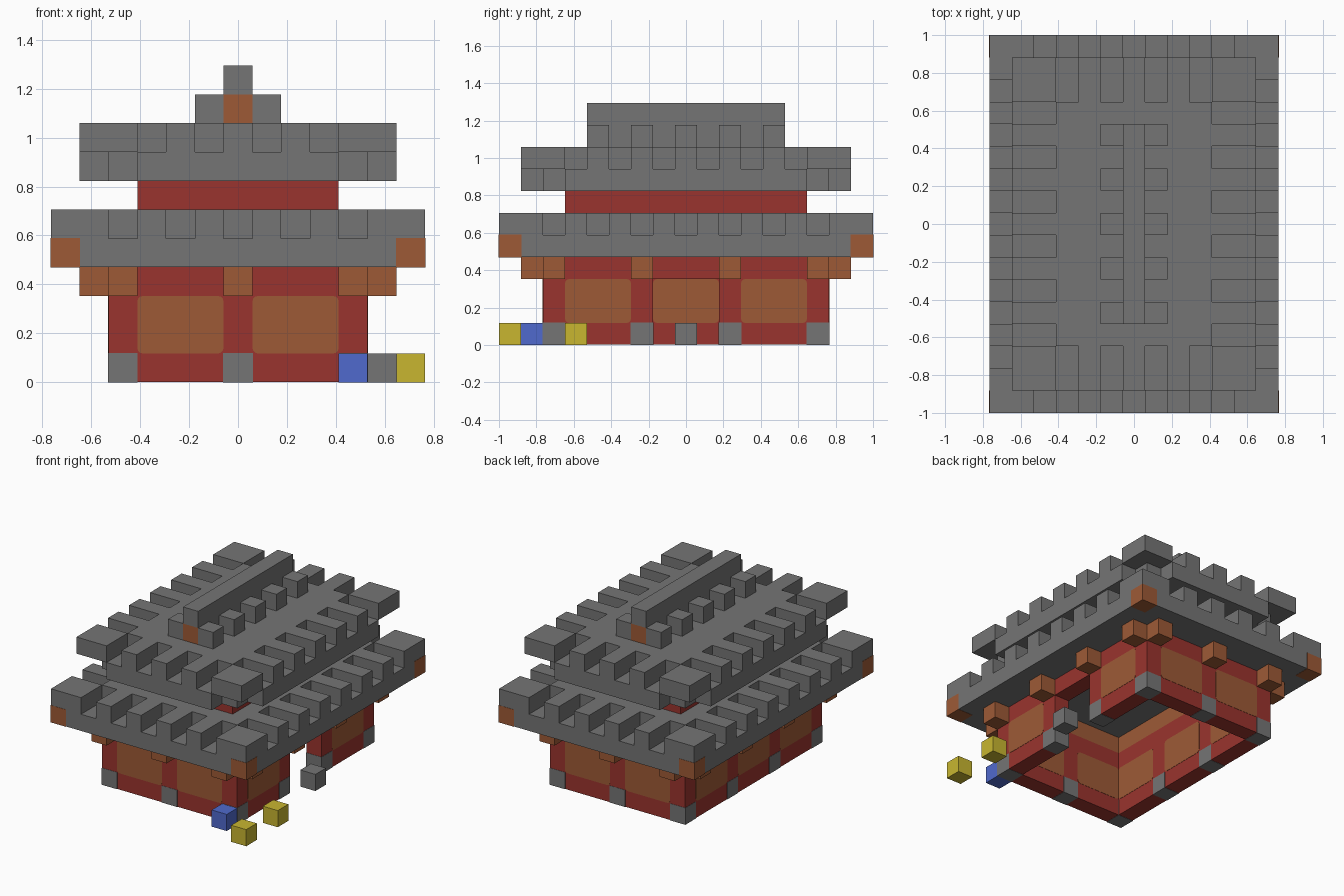
import bpy, bmesh
from mathutils import Matrix, Vector

U = 2 / 17          # size of one building block
EPS = 0.015         # how far inlays stand proud, in blocks

cube = bpy.data.objects.get("Cube")
if cube:
    bpy.data.objects.remove(cube)


def material(name, rgb):
    lin = [((c / 255 + 0.055) / 1.055) ** 2.4 for c in rgb] + [1]
    m = bpy.data.materials.new(name)
    m.use_nodes = True
    m.diffuse_color = lin
    m.node_tree.nodes["Principled BSDF"].inputs["Base Color"].default_value = lin
    return m


STONE = material("grey_stone", (117, 117, 117))
RED = material("red_plaster", (154, 52, 46))
WOOD = material("brown_wood", (158, 90, 54))
BLUE = material("blue", (80, 106, 205))
YELLOW = material("yellow", (200, 182, 48))


def build(name, mat, boxes, grow=(0, 0, 0), round_axis=None):
    """Object made of boxes, each ((x0, x1), (y0, y1), (z0, z1)) in inclusive block indices."""
    bm = bmesh.new()
    for spans in boxes:
        lo = Vector([s[0] for s in spans]) - Vector((0.5, 0.5, 0)) - Vector(grow)
        hi = Vector([s[1] for s in spans]) + Vector((0.5, 0.5, 1)) + Vector(grow)
        size = hi - lo
        mtx = Matrix.Translation((lo + hi) / 2 * U) @ Matrix.Diagonal((*(size * U), 1))
        bmesh.ops.create_cube(bm, size=1, matrix=mtx)
    if round_axis is not None:
        along = [e for e in bm.edges
                 if abs((e.verts[0].co - e.verts[1].co).normalized()[round_axis]) > 0.9]
        bmesh.ops.bevel(bm, geom=along, offset=0.2 * U, segments=3, profile=0.5,
                        affect='EDGES')
    me = bpy.data.meshes.new(name)
    bm.to_mesh(me)
    bm.free()
    me.materials.append(mat)
    ob = bpy.data.objects.new(name, me)
    bpy.context.collection.objects.link(ob)
    return ob


def at(x, y, z):
    return (x, x), (y, y), (z, z)


def teeth_layer(hx, hy, z):
    """Roof layer with a solid core, toothed edges and square corner blocks."""
    zz = (z, z)
    boxes = [((2 - hx, hx - 2), (2 - hy, hy - 2), zz)]
    boxes += [((i, i), (-hy, hy), zz) for i in range(3 - hx, hx - 2, 2)]
    boxes += [((-hx, hx), (i, i), zz) for i in range(3 - hy, hy - 2, 2)]
    for xs in ((-hx, 1 - hx), (hx - 1, hx)):
        for ys in ((-hy, 1 - hy), (hy - 1, hy)):
            boxes.append((xs, ys, zz))
    return boxes


SIDES = (-1, 1)

# Walls, with a doorway through the +x side
tall = (EPS, 3)
build("walls", RED, [
    ((-4, 4), (-6, -6), tall), ((-4, 4), (6, 6), tall), ((-4, -4), (-5, 5), tall),
    ((4, 4), (-5, -2), tall), ((4, 4), (2, 5), tall), ((4, 4), (-1, 1), (3, 3))])

# Wall panels showing inside and out
build("end_panels", WOOD, [((2 * s - 1, 2 * s + 1), (y, y), (1, 2))
                           for s in SIDES for y in (-6, 6)],
      grow=(0, EPS, 0), round_axis=1)
side_panels = [((x, x), (c - 1, c + 1), (1, 2))
               for x, c in ((-4, -4), (-4, 0), (-4, 4), (4, -4), (4, 4))]
build("side_panels", WOOD, side_panels, grow=(EPS, 0, 0), round_axis=0)

# Stone feet of the wall posts
feet = [at(x, y, 0) for x in (-4, 4) for y in (-6, -2, 2, 6)]
feet += [at(0, y, 0) for y in (-6, 6)]
feet = [(x, y, (EPS, 0)) for x, y, z in feet]
build("stone_feet", STONE, feet, grow=(EPS, EPS, EPS))

# Brackets under the lower eaves
brackets = [at(5 * s, y, 3) for s in SIDES for y in (-6, -2, 2, 6)]
brackets += [at(x, 7 * s, 3) for s in SIDES for x in (-4, 0, 4)]
build("eave_brackets", WOOD, brackets)

# Lower roof: open eave frame, inner beams, corner ends, toothed top
frame = []
beams = []
for s in SIDES:
    frame.append((tuple(sorted((5 * s, 6 * s))), (-8, 8), (4, 4)))
    frame.append(((-4, 4), tuple(sorted((7 * s, 8 * s))), (4, 4)))
    beams.append(((4 * s, 4 * s), (-6, 6), (4, 4)))
    beams.append(((-3, 3), (6 * s, 6 * s), (4, 4)))
build("lower_eaves", STONE, frame)
build("inner_beams", WOOD, beams)
build("eave_corner_ends", WOOD, [at(6 * s, 8 * t, 4) for s in SIDES for t in SIDES],
      grow=(EPS, EPS, EPS))
build("lower_roof", STONE, teeth_layer(6, 8, 5))

# Upper storey
build("upper_wall", RED, [((-3, 3), (-5, 5), (6, 6))])

# Upper roof: stepped-corner eaves and toothed top
build("upper_eaves", STONE, [
    ((-3, 3), (-7, 7), (7, 7)), ((-4, 4), (-6, 6), (7, 7)), ((-5, 5), (-5, 5), (7, 7))])
build("upper_roof", STONE, teeth_layer(5, 7, 8))

# Ridge with wooden ends and side teeth
build("ridge_core", STONE, [((0, 0), (-3, 3), (9, 9))])
build("ridge_cap", STONE, [((0, 0), (-4, 4), (10, 10))])
build("ridge_ends", WOOD, [at(0, 4 * s, 9) for s in SIDES])
build("ridge_teeth", STONE, [at(s, y, 9) for s in SIDES for y in range(-4, 5, 2)])

# Loose blocks on the ground
build("yellow_blocks", YELLOW, [at(6, -8, 0), at(6, -5, 0)])
build("blue_block", BLUE, [at(4, -7, 0)])
build("stone_block", STONE, [at(5, 0, 0)])
